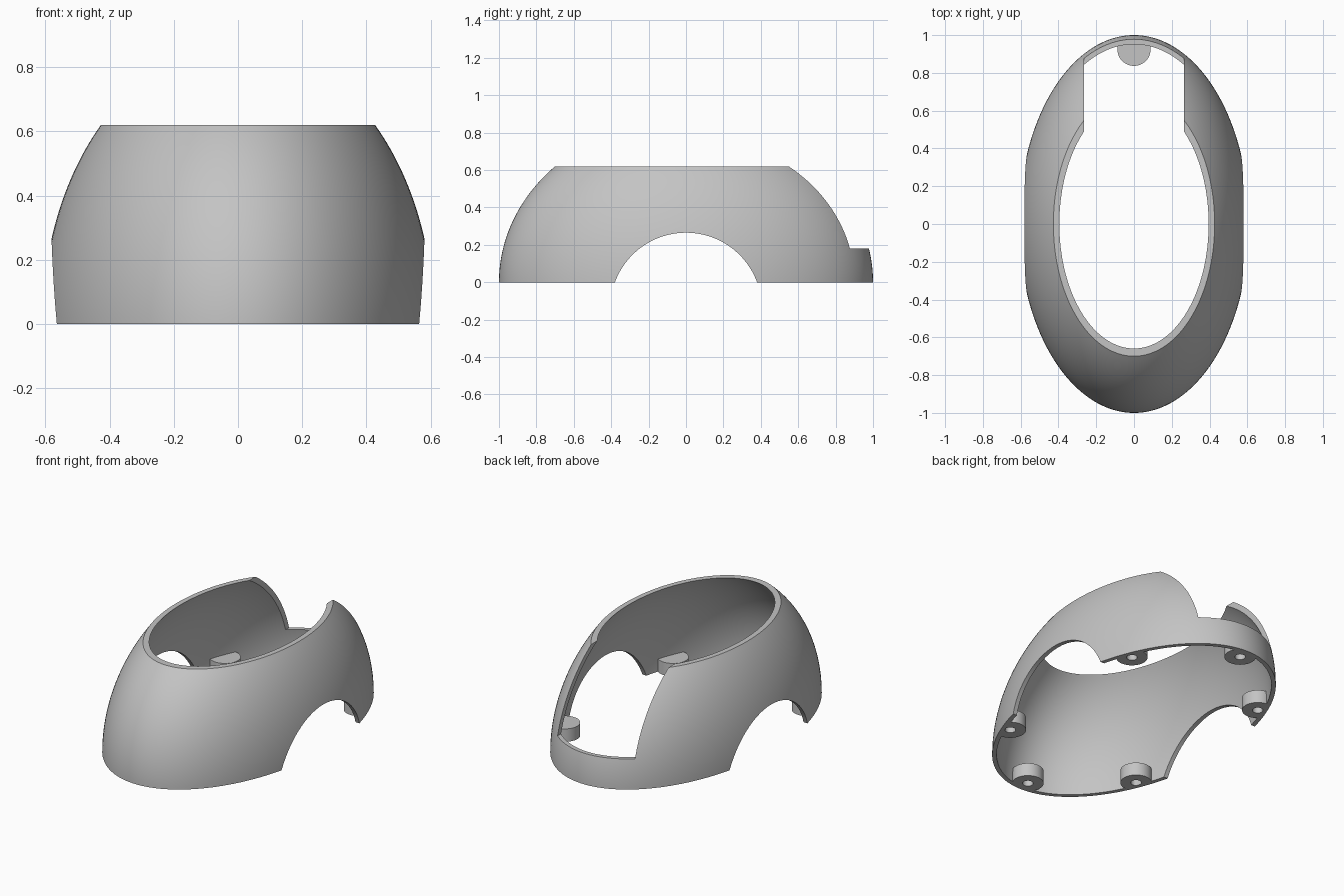
import bpy, bmesh, math

cube = bpy.data.objects.get("Cube")
if cube:
    bpy.data.objects.remove(cube, do_unlink=True)

A, B, C = 0.61, 1.0, 0.868      # outer half-axes
WALL = 0.026
TOP = 0.62
SEG, RINGS = 160, 32

grey = bpy.data.materials.new("Light Grey")
grey.use_nodes = True
colour = (0.55, 0.55, 0.55, 1)
grey.diffuse_color = colour
grey.node_tree.nodes["Principled BSDF"].inputs["Base Color"].default_value = colour


def finish(bm, name, material=True):
    bmesh.ops.recalc_face_normals(bm, faces=bm.faces)
    mesh = bpy.data.meshes.new(name)
    bm.to_mesh(mesh)
    bm.free()
    if material:
        mesh.materials.append(grey)
    obj = bpy.data.objects.new(name, mesh)
    bpy.context.collection.objects.link(obj)
    return obj


def smooth(obj):
    bpy.ops.object.select_all(action='DESELECT')
    obj.select_set(True)
    bpy.context.view_layer.objects.active = obj
    bpy.ops.object.shade_smooth_by_angle(angle=math.radians(30))


def bridge(bm, lower, upper):
    n = len(lower)
    for i in range(n):
        j = (i + 1) % n
        bm.faces.new((lower[i], lower[j], upper[j], upper[i]))


def oval_ring(bm, z, inset):
    k = math.sqrt(1 - (z / (C - inset)) ** 2)
    angles = [math.tau * i / SEG for i in range(SEG)]
    return [bm.verts.new(((A - inset) * k * math.cos(t),
                          (B - inset) * k * math.sin(t), z)) for t in angles]


def cut(obj, cutter):
    mod = obj.modifiers.new("cut", 'BOOLEAN')
    mod.operation = 'DIFFERENCE'
    mod.solver = 'EXACT'
    mod.object = cutter
    bpy.context.view_layer.update()
    graph = bpy.context.evaluated_depsgraph_get()
    result = bpy.data.meshes.new_from_object(obj.evaluated_get(graph))
    obj.modifiers.clear()
    obj.data = result
    bpy.data.objects.remove(cutter, do_unlink=True)


# Hollow oval shell: up the outside, down the inside
bm = bmesh.new()
heights = [TOP * i / RINGS for i in range(RINGS + 1)]
loops = [oval_ring(bm, z, 0) for z in heights]
loops += [oval_ring(bm, z, WALL) for z in reversed(heights)]
for i, loop in enumerate(loops):
    bridge(bm, loop, loops[(i + 1) % len(loops)])
shell = finish(bm, "shell")

# Round arch through both sides
bm = bmesh.new()
bmesh.ops.create_cone(bm, cap_ends=True, segments=160, radius1=0.405,
                      radius2=0.405, depth=2)
arch = finish(bm, "arch_cutter", False)
arch.rotation_euler.y = math.pi / 2
arch.location.z = -0.14
arch.hide_render = True
cut(shell, arch)

# Square notch in the back
bm = bmesh.new()
bmesh.ops.create_cube(bm, size=1)
notch = finish(bm, "notch_cutter", False)
notch.scale = (0.53, 1.2, 1)
notch.location = (0, 0.6, 0.68)
notch.hide_render = True
cut(shell, notch)
smooth(shell)


# Screw bosses with blind holes, trimmed to the shell's curve
def boss(name, cx, cy, height=0.08, radius=0.088, hole=0.03, depth=0.06):
    bm = bmesh.new()

    def ring(r, z):
        verts = []
        for i in range(48):
            t = math.tau * i / 48
            x, y = cx + r * math.cos(t), cy + r * math.sin(t)
            reach = math.hypot(x / A, y / B)
            k = min(1, 0.985 / reach)
            verts.append(bm.verts.new((x * k, y * k, z)))
        return verts

    rings = [ring(radius, height), ring(radius, 0), ring(hole, 0), ring(hole, depth)]
    for a, b in zip(rings, rings[1:]):
        bridge(bm, a, b)
    bm.faces.new(rings[0])
    bm.faces.new(rings[-1])
    smooth(finish(bm, name))


boss("front_boss", 0, -0.925)
boss("back_boss", 0, 0.925)
for side, sx in (("left", 1), ("right", -1)):
    for end, sy in (("front", -1), ("back", 1)):
        boss(f"{end}_{side}_boss", sx * 0.46, sy * 0.53)
